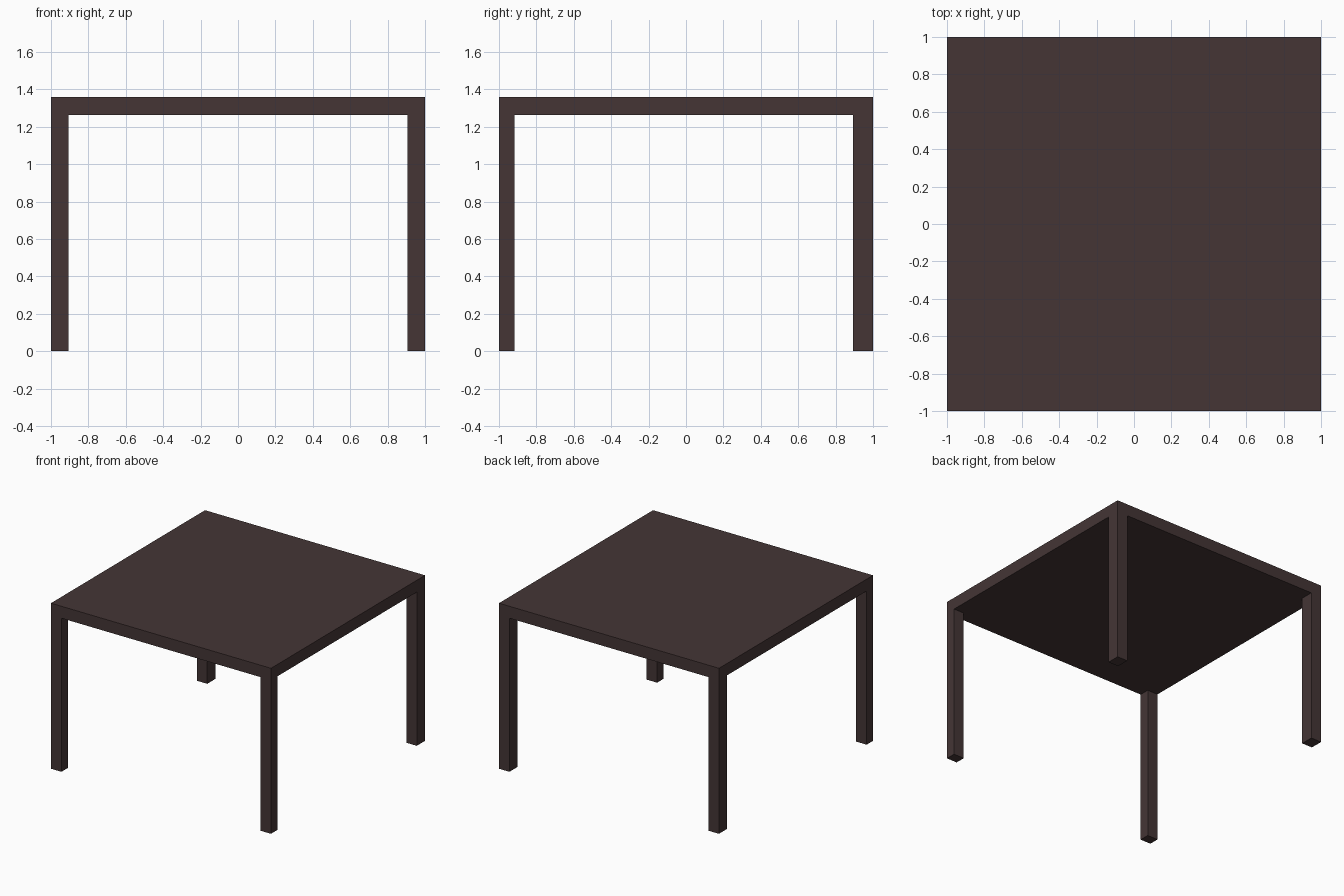
import bpy

if "Cube" in bpy.data.objects:
    bpy.data.objects.remove(bpy.data.objects["Cube"])

TOP, UNDER = 1.36, 1.262       # upper and lower face of the table top
LEG_X = 0.095                  # leg width along x
FRONT_Y, BACK_Y = 0.083, 0.107  # leg depth along y, front and back pairs

wood = bpy.data.materials.new("dark_wood")
wood.diffuse_color = (0.058, 0.036, 0.036, 1)
wood.use_nodes = True
wood.node_tree.nodes["Principled BSDF"].inputs["Base Color"].default_value = wood.diffuse_color


def box(name, lo, hi):
    """Box between two opposite corners."""
    bpy.ops.mesh.primitive_cube_add(size=1, location=[(a + b) / 2 for a, b in zip(lo, hi)])
    ob = bpy.context.object
    ob.name = name
    ob.scale = [b - a for a, b in zip(lo, hi)]
    bpy.ops.object.transform_apply(location=False, rotation=False, scale=True)
    ob.data.materials.append(wood)
    return ob


# Square slab
box("table_top", (-1, -1, UNDER), (1, 1, TOP))

# Four corner legs, flush with the slab's edges
for y_name, y0, y1 in (("front", -1, -1 + FRONT_Y), ("back", 1 - BACK_Y, 1)):
    for x_name, x0, x1 in (("left", -1, -1 + LEG_X), ("right", 1 - LEG_X, 1)):
        box(f"{y_name}_{x_name}_leg", (x0, y0, 0), (x1, y1, UNDER))
